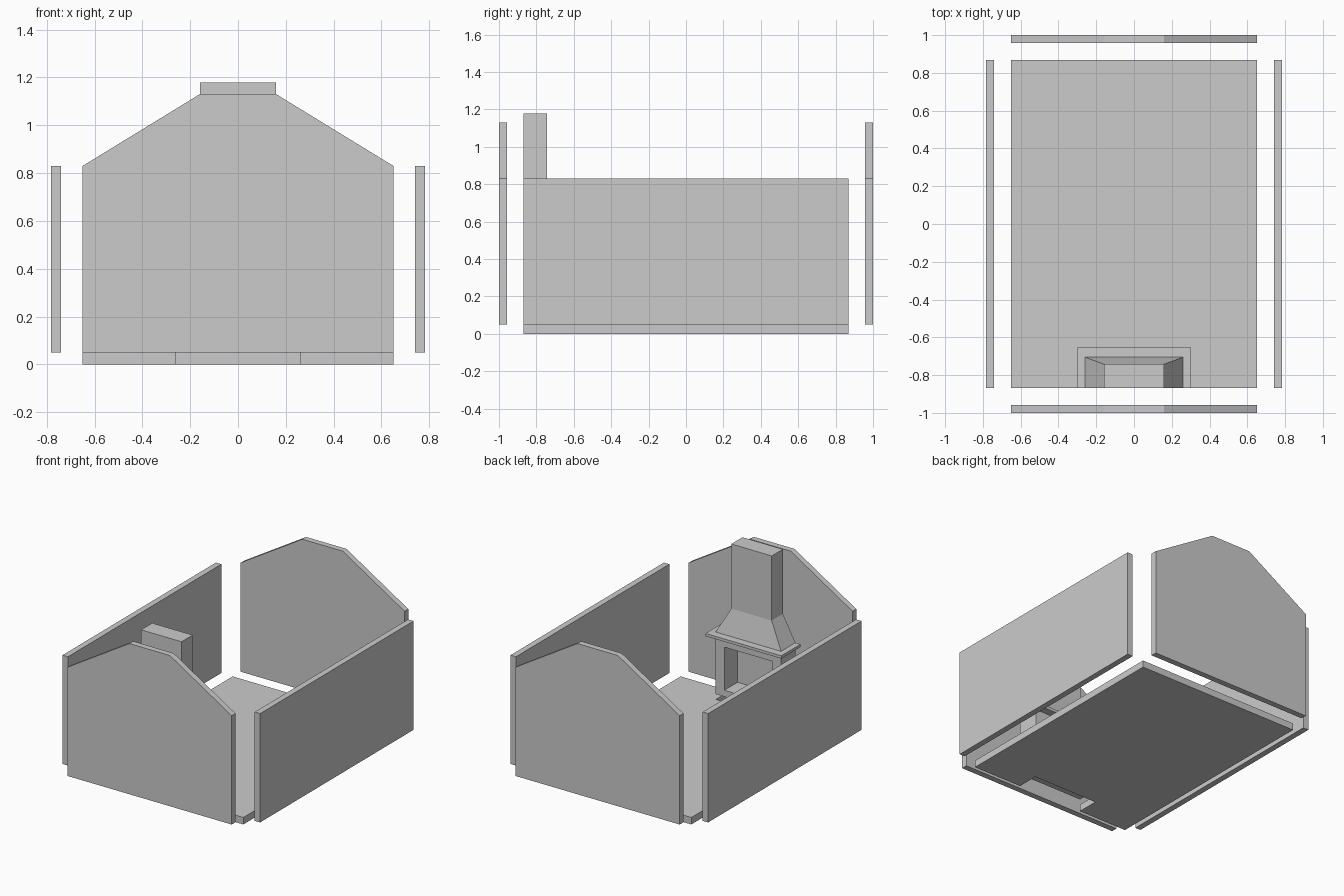
import bpy, bmesh

if "Cube" in bpy.data.objects:
    bpy.data.objects.remove(bpy.data.objects["Cube"])


def finish(name, bm):
    bmesh.ops.recalc_face_normals(bm, faces=bm.faces[:])
    me = bpy.data.meshes.new(name)
    bm.to_mesh(me)
    bm.free()
    ob = bpy.data.objects.new(name, me)
    bpy.context.collection.objects.link(ob)
    return ob


def frustum(name, low, high):
    """Closed solid between two rectangles, each (x half width, y0, y1, z)."""
    bm = bmesh.new()
    rings = [[bm.verts.new(p) for p in
              ((-w, y0, z), (w, y0, z), (w, y1, z), (-w, y1, z))]
             for w, y0, y1, z in (low, high)]
    a, b = rings
    bm.faces.new(a)
    bm.faces.new(b)
    for i in range(4):
        j = (i + 1) % 4
        bm.faces.new((a[i], a[j], b[j], b[i]))
    return finish(name, bm)


def box(name, w, y0, y1, z0, z1):
    return frustum(name, (w, y0, y1, z0), (w, y0, y1, z1))


def extrude(name, pts, vec):
    """Extrude a planar outline of 3D points along vec."""
    bm = bmesh.new()
    face = bm.faces.new([bm.verts.new(p) for p in pts])
    ext = bmesh.ops.extrude_face_region(bm, geom=[face])
    verts = [g for g in ext["geom"] if isinstance(g, bmesh.types.BMVert)]
    bmesh.ops.translate(bm, verts=verts, vec=vec)
    return finish(name, bm)


BACK = -0.868  # plane shared by floor edge and fireplace back

# Floor slab with a notch under the fireplace
half = [(0.26, -0.71), (0.26, BACK), (0.65, BACK), (0.65, 0.868)]
outline = half + [(-x, y) for x, y in reversed(half)]
extrude("floor", [(x, y, 0) for x, y in outline], (0, 0, 0.05))

# Gabled end walls, pulled away from the floor
gable = [(0.65, 0.05), (0.65, 0.83), (0.16, 1.13)]
gable += [(-x, z) for x, z in reversed(gable)]
for name, y in (("front_wall", -1.0), ("back_wall", 0.957)):
    extrude(name, [(x, y, z) for x, z in gable], (0, 0.043, 0))

# Side walls
for name, x in (("left_wall", -0.783), ("right_wall", 0.74)):
    extrude(name, [(x, BACK, 0.05), (x, 0.868, 0.05), (x, 0.868, 0.83),
                   (x, BACK, 0.83)], (0.043, 0, 0))

# Fireplace body with a firebox opening facing into the room
body = box("fireplace_body", 0.26, BACK, -0.705, 0.09, 0.515)
cutter = box("firebox_cutter", 0.19, -0.855, -0.6, 0.136, 0.445)
cutter.hide_render = True
cutter.hide_viewport = True
mod = body.modifiers.new("firebox", "BOOLEAN")
mod.operation = "DIFFERENCE"
mod.solver = "EXACT"
mod.object = cutter

# Mantel shelf, sloped hood and chimney
box("mantel", 0.30, BACK, -0.65, 0.515, 0.535)
frustum("hood", (0.26, BACK, -0.705, 0.535), (0.16, BACK, -0.742, 0.715))
box("chimney", 0.16, BACK, -0.742, 0.715, 1.178)
